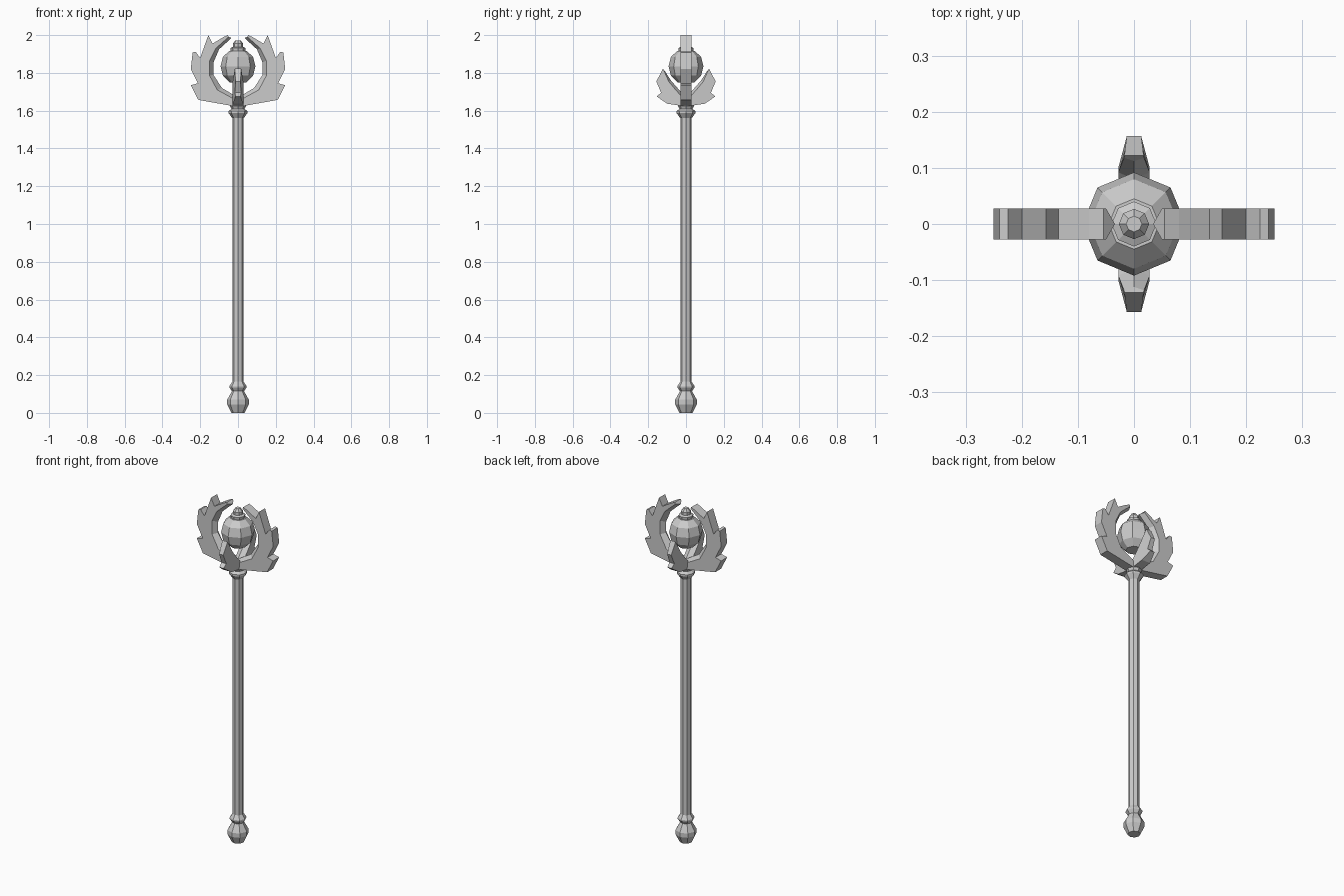
import bpy
import math

cube = bpy.data.objects.get("Cube")
if cube:
    bpy.data.objects.remove(cube, do_unlink=True)

GREY = (0.6, 0.6, 0.6, 1)
metal = bpy.data.materials.new("light grey metal")
metal.use_nodes = True
metal.diffuse_color = GREY
metal.node_tree.nodes["Principled BSDF"].inputs["Base Color"].default_value = GREY


def build(name, verts, faces):
    mesh = bpy.data.meshes.new(name)
    mesh.from_pydata(verts, [], faces)
    mesh.materials.append(metal)
    obj = bpy.data.objects.new(name, mesh)
    bpy.context.collection.objects.link(obj)
    # Consistent outward normals
    bpy.context.view_layer.objects.active = obj
    obj.select_set(True)
    bpy.ops.object.mode_set(mode='EDIT')
    bpy.ops.mesh.select_all(action='SELECT')
    bpy.ops.mesh.normals_make_consistent(inside=False)
    bpy.ops.object.mode_set(mode='OBJECT')
    obj.select_set(False)
    return obj


def turned(name, profile, sides=8):
    """Solid of revolution from (radius, height) pairs, capped at both ends."""
    verts = [(r * math.cos(k * math.tau / sides), r * math.sin(k * math.tau / sides), z)
             for r, z in profile for k in range(sides)]
    faces = [(i * sides + k, i * sides + (k + 1) % sides,
              (i + 1) * sides + (k + 1) % sides, (i + 1) * sides + k)
             for i in range(len(profile) - 1) for k in range(sides)]
    last = (len(profile) - 1) * sides
    faces += [tuple(range(sides)), tuple(range(last, last + sides))]
    return build(name, verts, faces)


def prong(name, outer, inner, ridge, width, angle):
    """Flat leaf with a wedge-shaped inner edge, turned about the staff."""
    side = outer + inner
    n, m, first = len(side), len(outer), 2 * len(side)
    verts = [(x, s * width(x), z) for s in (1, -1) for x, z in side]
    verts += [(x, 0, z) for x, z in ridge]
    faces = [tuple(range(n)), tuple(range(n, 2 * n))]
    # Outer rim
    faces += [(i, i + 1, n + i + 1, n + i) for i in range(m - 1)]
    # Two bevels meeting on the ridge
    for base in (0, n):
        faces += [(base + m + i, base + m + i + 1, first + i + 1, first + i)
                  for i in range(len(inner) - 1)]
    # Tip and root ends
    faces += [(m - 1, m, first, n + m, n + m - 1),
              (n - 1, 0, n, 2 * n - 1, first + len(ridge) - 1)]
    c, s = math.cos(angle), math.sin(angle)
    return build(name, [(x * c - y * s, x * s + y * c, z) for x, y, z in verts], faces)


# Shaft with pommel and collars
turned("pommel", [(0.035, 0), (0.057, 0.045), (0.057, 0.07), (0.032, 0.115)])
turned("lower_ring", [(0.032, 0.115), (0.045, 0.135), (0.045, 0.142), (0.03, 0.165)])
turned("shaft", [(0.03, 0.11), (0.03, 1.57)])
turned("upper_collar", [(0.03, 1.56), (0.05, 1.587), (0.05, 1.597),
                        (0.035, 1.61), (0.042, 1.625), (0.03, 1.64)])

# Floating orb and its finial
turned("orb", [(0.045, 1.75), (0.08, 1.785), (0.092, 1.835), (0.08, 1.885), (0.045, 1.917)])
turned("finial", [(0.038, 1.913), (0.04, 1.932), (0.027, 1.938), (0.027, 1.955), (0.014, 1.972)])

# Large leafy prongs on each side
large_outer = [(0, 1.62), (0.03, 1.625), (0.143, 1.645), (0.21, 1.657), (0.25, 1.735),
               (0.212, 1.745), (0.25, 1.82), (0.24, 1.908), (0.225, 1.912), (0.2, 1.88),
               (0.157, 2.0), (0.135, 1.955), (0.08, 1.988), (0.054, 2.0)]
large_inner = [(0.05, 1.99), (0.118, 1.93), (0.15, 1.865), (0.15, 1.785), (0.11, 1.71), (0, 1.65)]
large_ridge = [(0.034, 1.985), (0.1, 1.925), (0.13, 1.855), (0.13, 1.79), (0.085, 1.72), (0, 1.67)]

# Small claws at front and back
small_outer = [(0, 1.62), (0.02, 1.625), (0.1, 1.637), (0.155, 1.675), (0.132, 1.695),
               (0.157, 1.755), (0.122, 1.822)]
small_inner = [(0.118, 1.815), (0.092, 1.755), (0.055, 1.71), (0, 1.65)]
small_ridge = [(0.112, 1.81), (0.08, 1.76), (0.045, 1.72), (0, 1.67)]


def claw_width(d):
    return 0.028 if d < 0.11 else 0.018 - 0.12 * (d - 0.115)


for k, label in enumerate(("left", "back", "right", "front")):
    if k % 2 == 0:
        prong(label + "_prong", large_outer, large_inner, large_ridge,
              lambda d: 0.028, k * math.pi / 2)
    else:
        prong(label + "_claw", small_outer, small_inner, small_ridge,
              claw_width, k * math.pi / 2)
